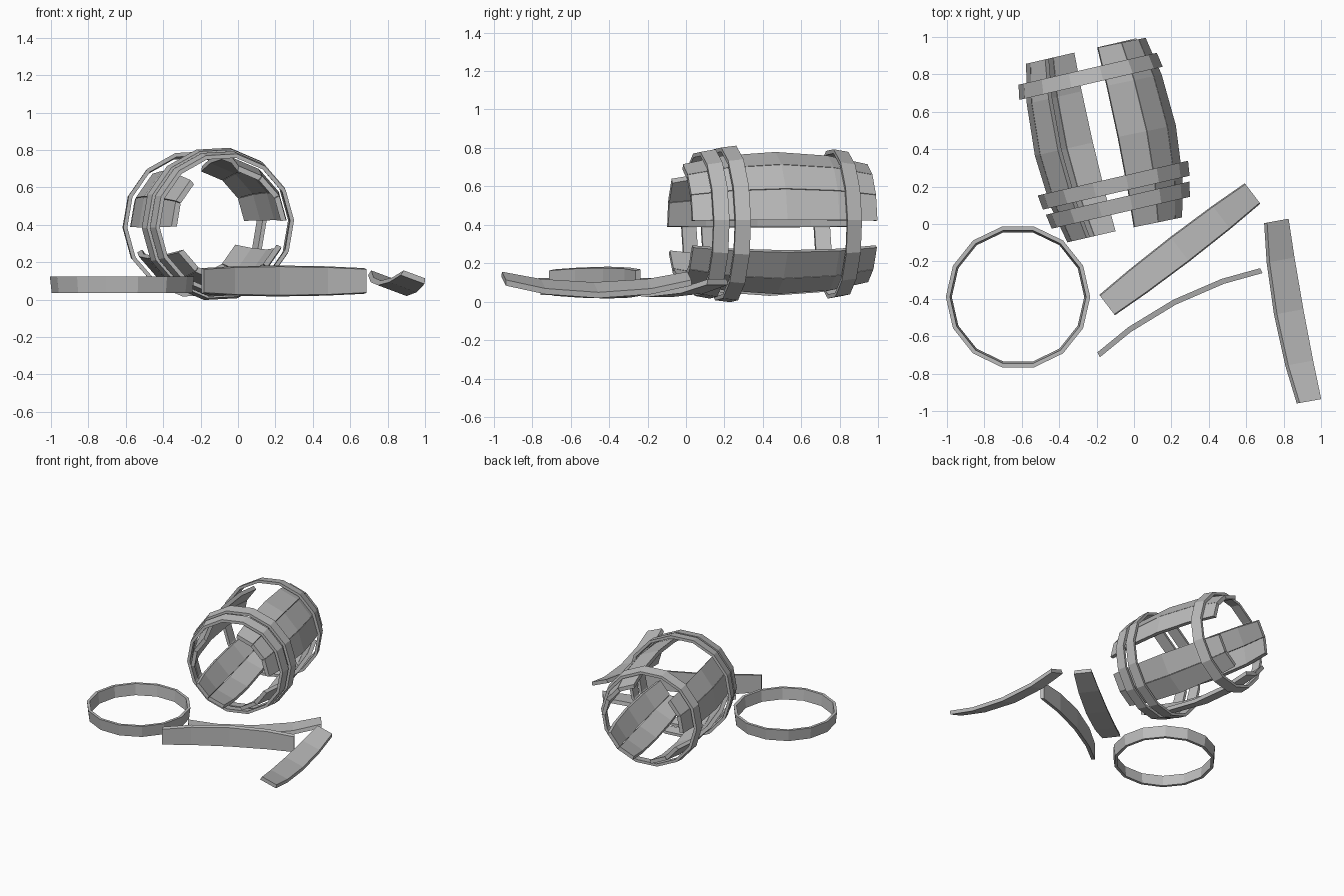
import bpy, bmesh
from math import radians, sin, cos, pi
from mathutils import Matrix, Vector

cube = bpy.data.objects.get("Cube")
if cube:
    bpy.data.objects.remove(cube, do_unlink=True)

grey = bpy.data.materials.new("plain_grey")
grey.use_nodes = True
COLOUR = (0.5, 0.5, 0.5, 1)
grey.diffuse_color = COLOUR
grey.node_tree.nodes["Principled BSDF"].inputs["Base Color"].default_value = COLOUR

SIDES = 14
STEP = 2 * pi / SIDES
FIRST = radians(3)          # angle of the first stave edge
THICK = 0.03
PROFILE = [(-0.49, 0.315), (-0.28, 0.36), (0, 0.38), (0.28, 0.36), (0.49, 0.315)]


def frame(origin, along, outward):
    """Matrix whose y runs along the part and z points outward."""
    y, z = Vector(along).normalized(), Vector(outward).normalized()
    x = y.cross(z).normalized()
    z = x.cross(y)
    m = Matrix((x, y, z)).transposed().to_4x4()
    m.translation = origin
    return m


def finish(name, bm, matrix):
    bmesh.ops.recalc_face_normals(bm, faces=bm.faces)
    mesh = bpy.data.meshes.new(name)
    bm.to_mesh(mesh)
    bm.free()
    mesh.materials.append(grey)
    ob = bpy.data.objects.new(name, mesh)
    ob.matrix_world = matrix
    bpy.context.collection.objects.link(ob)
    return ob


def skin(bm, rings, closed):
    """Bridge four-sided rings into a solid."""
    n = len(rings)
    for i in range(n if closed else n - 1):
        a, b = rings[i], rings[(i + 1) % n]
        for j in range(4):
            k = (j + 1) % 4
            bm.faces.new((a[j], a[k], b[k], b[j]))
    if not closed:
        bm.faces.new(rings[0])
        bm.faces.new(rings[-1])


def stave(name, matrix, drop=0):
    """Bowed plank, narrower at both ends; drop moves its outer middle to the origin."""
    bm = bmesh.new()
    rings = []
    for s, r in PROFILE:
        ring = []
        for radius, side in ((r, -1), (r, 1), (r - THICK, 1), (r - THICK, -1)):
            a = side * STEP * 0.49
            ring.append(bm.verts.new((radius * sin(a), s, radius * cos(a) - drop)))
        rings.append(ring)
    skin(bm, rings, False)
    return finish(name, bm, matrix)


def hoop(name, matrix, radius, taper=0.0, width=0.08, phase=FIRST):
    """Flat band around the local y axis; taper is the radius change along it."""
    bm = bmesh.new()
    rings = []
    for i in range(SIDES):
        a = phase + i * STEP
        ring = []
        for depth, end in ((0, -1), (0, 1), (0.022, 1), (0.022, -1)):
            r = radius - depth + end * taper
            ring.append(bm.verts.new((r * cos(a), end * width / 2, r * sin(a))))
        rings.append(ring)
    skin(bm, rings, True)
    return finish(name, bm, matrix)


# Lying barrel: remaining staves
barrel = frame((-0.16, 0.45, 0.405), (-0.225, 0.974, 0), (0, 0, 1))
loosened = barrel @ Matrix.Translation((0.012, 0, 0)) @ Matrix.Rotation(radians(-1.5), 4, 'Z')
for k in (0, 1, 2, 5, 6, 8, 9, 11, 12):
    turn = Matrix.Rotation(pi / 2 - FIRST - (k + 0.5) * STEP, 4, 'Y')
    stave(f"barrel_stave_{k}", (loosened if k < 3 else barrel) @ turn)

# Barrel hoops
for name, s, r, taper in (("front_hoop", -0.36, 0.387, 0.007),
                          ("second_hoop", -0.25, 0.408, 0.005),
                          ("back_hoop", 0.35, 0.387, -0.007)):
    hoop(name, barrel @ Matrix.Translation((0, s, 0)), r, taper)

# Loose hoop flat on the ground
hoop("loose_hoop", frame((-0.62, -0.39, 0.08), (0, 0, 1), (0, 1, 0)), 0.381, 0.005, 0.09, 0)

# Loose staves
MID = 0.38 * cos(STEP * 0.49)
stave("edge_stave", frame((0.21, -0.405, 0.1), (0.87, 0.45, 0), (-0.45, 0.87, 0)), MID)
stave("middle_stave", frame((0.245, -0.135, 0.025), (0.778, 0.597, 0), (0, 0, -1)), MID)
stave("side_stave", frame((0.825, -0.47, 0.048), (-0.178, 0.984, 0), (-0.35, 0, -0.94)), MID)
